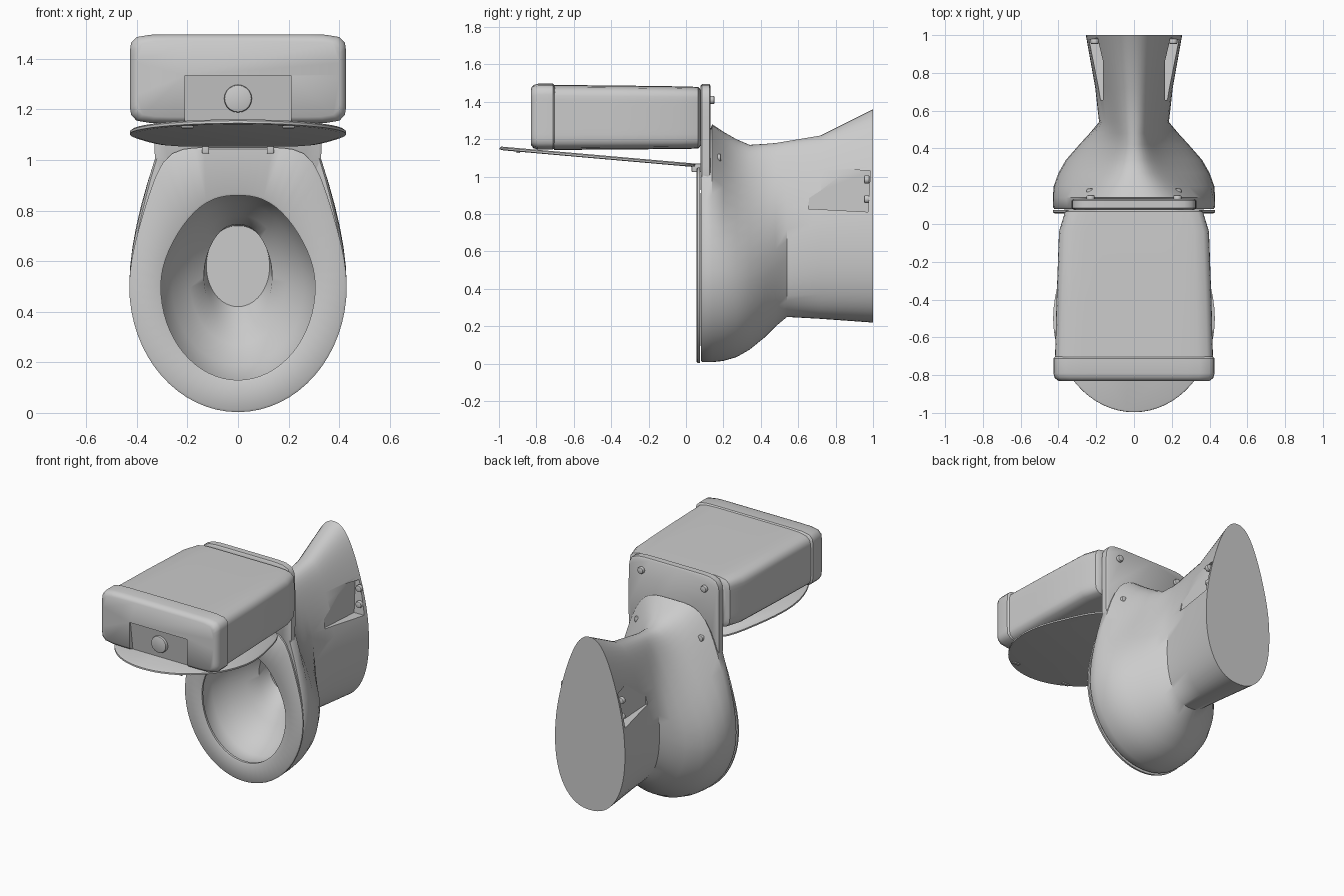
import bpy, bmesh, math
from mathutils import Matrix, Vector

if "Cube" in bpy.data.objects:
    bpy.data.objects.remove(bpy.data.objects["Cube"])

N = 64


def ring(y, z0, z1, w, zc=None, wt=None, up=2.0, low=2.0):
    """Cross-section in the XZ plane: superellipse halves, upper half tapers to width wt."""
    zc = (z0 + z1) / 2 if zc is None else zc
    wt = w if wt is None else wt
    pts = []
    for i in range(N):
        t = 2 * math.pi * i / N
        s, c = math.sin(t), math.cos(t)
        n = up if c > 0 else low
        r = (abs(s) ** n + abs(c) ** n) ** (-1 / n)
        u = c * r
        if u > 0:
            k = u * u * (3 - 2 * u)
            pts.append((s * r * (w + (wt - w) * k), y, zc + u * (z1 - zc)))
        else:
            pts.append((s * r * w, y, zc + u * (zc - z0)))
    return pts


def finish(name, bm, angle=40):
    bmesh.ops.recalc_face_normals(bm, faces=bm.faces)
    me = bpy.data.meshes.new(name)
    bm.to_mesh(me)
    bm.free()
    ob = bpy.data.objects.new(name, me)
    bpy.context.collection.objects.link(ob)
    smooth(ob, angle)
    return ob


def smooth(ob, angle=40):
    bpy.ops.object.select_all(action='DESELECT')
    ob.select_set(True)
    bpy.context.view_layer.objects.active = ob
    bpy.ops.object.shade_smooth_by_angle(angle=math.radians(angle))


def loft(name, rings, closed=False, matrix=None, angle=40):
    bm = bmesh.new()
    vs = [[bm.verts.new(p) for p in r] for r in rings]
    pairs = list(zip(vs, vs[1:])) + ([(vs[-1], vs[0])] if closed else [])
    for a, b in pairs:
        for i in range(N):
            j = (i + 1) % N
            bm.faces.new((a[i], a[j], b[j], b[i]))
    if not closed:
        bm.faces.new(vs[0])
        bm.faces.new(vs[-1])
    if matrix:
        bm.transform(matrix)
    return finish(name, bm, angle)


def box(name, lo, hi, bevel=0.0, rot=None):
    lo, hi = Vector(lo), Vector(hi)
    bm = bmesh.new()
    bmesh.ops.create_cube(bm, size=1)
    bmesh.ops.scale(bm, vec=hi - lo, verts=bm.verts)
    if rot:
        bm.transform(Matrix.Rotation(rot, 4, 'X'))
    bmesh.ops.translate(bm, vec=(lo + hi) / 2, verts=bm.verts)
    if bevel:
        bmesh.ops.bevel(bm, geom=bm.edges[:], offset=bevel, segments=3, profile=0.5, affect='EDGES')
    return finish(name, bm)


def disc(name, centre, r, depth, bevel):
    """Round part whose axis runs along y."""
    bm = bmesh.new()
    bmesh.ops.create_cone(bm, cap_ends=True, segments=20, radius1=r, radius2=r, depth=depth)
    rims = [e for e in bm.edges if abs(e.verts[0].co.z - e.verts[1].co.z) < 1e-5]
    bmesh.ops.bevel(bm, geom=rims, offset=bevel, segments=2, profile=0.5, affect='EDGES')
    bm.transform(Matrix.Translation(centre) @ Matrix.Rotation(math.pi / 2, 4, 'X'))
    return finish(name, bm)


def cut(ob, cutter):
    m = ob.modifiers.new("cut", 'BOOLEAN')
    m.operation, m.object, m.solver = 'DIFFERENCE', cutter, 'EXACT'
    bpy.context.view_layer.objects.active = ob
    bpy.ops.object.modifier_apply(modifier=m.name)
    bpy.data.objects.remove(cutter, do_unlink=True)
    smooth(ob)


# Bowl and pedestal: foot -> neck -> rim, then inward down to the drain
bowl = loft("bowl_and_pedestal", [
    ring(1.00, .22, 1.36, .255, .65, .20, 2.2, 2.3),
    ring(.72, .24, 1.22, .205, .65, .15, 2.4, 2.5),
    ring(.54, .25, 1.19, .185, .60, .13, 2.5, 2.4),
    ring(.48, .20, 1.18, .235, .55, .13, 2.4),
    ring(.42, .14, 1.175, .29, .50, .14, 2.3),
    ring(.34, .075, 1.17, .36, .48, .18, 2.3),
    ring(.27, .035, 1.20, .40, .48, .21, 2.4),
    ring(.20, .015, 1.24, .425, .50, .26, 2.8),
    ring(.14, .008, 1.28, .43, .50, .31, 4),
    ring(.09, .008, 1.15, .43, .50, .33, 6),
    ring(.08, .015, 1.14, .422, .50, .325, 6),
    ring(.08, .125, .87, .315, .50, .26, 2.4),
    ring(.10, .115, .88, .325, .50, .27, 2.4),
    ring(.18, .13, .87, .315, .50, .26, 2.4),
    ring(.28, .19, .83, .26, .50, .22, 2.3),
    ring(.36, .27, .78, .19, .52, .17, 2.3),
    ring(.41, .34, .745, .135, .54, .12, 2.3),
    ring(.50, .42, .74, .125, .58, .115, 2.3),
])

# Bolt pockets on both sides of the foot, with two bolts each
for side, s in (("left", -1), ("right", 1)):
    xs = sorted((s * .165, s * .5))
    cut(bowl, box("pocket_cutter", (xs[0], .66, .82), (xs[1], .98, 1.04), rot=math.radians(-3)))
    for i, z in enumerate((.88, .985)):
        disc(f"foot_bolt_{side}_{i}", (s * .208, .967, z), .022, .03, .008)
    # Tank bolts on the back of the deck
    disc(f"tank_bolt_upper_{side}", (s * .23, .138, 1.41), .022, .03, .009)
    disc(f"tank_bolt_lower_{side}", (s * .23, .165, 1.10), .022, .045, .009)
    # Seat hinges
    x = s * .128
    box(f"seat_hinge_{side}", (x - .014, .03, 1.025), (x + .014, .085, 1.07), .005)

# Deck carrying the tank
loft("tank_deck", [
    ring(.078, .93, 1.485, .32, None, None, 9, 9),
    ring(.085, .92, 1.495, .33, None, None, 9, 9),
    ring(.125, .92, 1.495, .33, None, None, 9, 9),
    ring(.132, .93, 1.485, .32, None, None, 9, 9),
])

# Seat ring
loft("seat", [
    ring(.056, .012, 1.043, .42, .5, .322, 6),
    ring(.062, .003, 1.05, .43, .5, .33, 6),
    ring(.074, .003, 1.05, .43, .5, .33, 6),
    ring(.077, .13, .86, .308, .5, .25, 2.4),
    ring(.060, .13, .86, .305, .5, .25, 2.4),
    ring(.056, .122, .868, .312, .5, .256, 2.4),
], closed=True)

# Opened seat lid, swung about the hinge line, with two bumpers
swing = (Matrix.Translation((0, .05, 1.06)) @ Matrix.Rotation(math.radians(-95), 4, 'X')
         @ Matrix.Translation((0, 0, -1.05)))
loft("seat_lid", [
    ring(-.010, .008, 1.043, .42, .5, .322, 6),
    ring(-.004, .0, 1.05, .428, .5, .33, 6),
    ring(.006, .0, 1.05, .428, .5, .33, 6),
    ring(.009, .02, 1.03, .41, .5, .312, 6),
], matrix=swing)
for side, s in (("left", -1), ("right", 1)):
    bumper = box(f"lid_bumper_{side}", (s * .2 - .025, .005, .09), (s * .2 + .025, .017, .11), .004)
    bumper.data.transform(swing)

# Tank
loft("tank", [
    ring(.078, 1.165, 1.465, .345, None, None, 8, 8),
    ring(.065, 1.15, 1.48, .365, None, None, 9, 9),
    ring(-.04, 1.148, 1.483, .397, None, None, 9, 9),
    ring(-.40, 1.145, 1.488, .41, None, None, 9, 9),
    ring(-.705, 1.143, 1.49, .418, None, None, 9, 9),
])

# Tank lid with a recessed panel for the button
tank_lid = loft("tank_lid", [
    ring(-.700, 1.155, 1.485, .415, None, None, 10, 10),
    ring(-.712, 1.145, 1.497, .427, None, None, 11, 11),
    ring(-.790, 1.145, 1.497, .427, None, None, 11, 11),
    ring(-.815, 1.152, 1.49, .42, None, None, 11, 11),
    ring(-.830, 1.17, 1.472, .40, None, None, 11, 11),
])
cut(tank_lid, box("panel_cutter", (-.21, -.90, 1.10), (.21, -.805, 1.33), rot=math.radians(8)))
disc("flush_button", (0, -.81, 1.243), .055, .04, .008)
